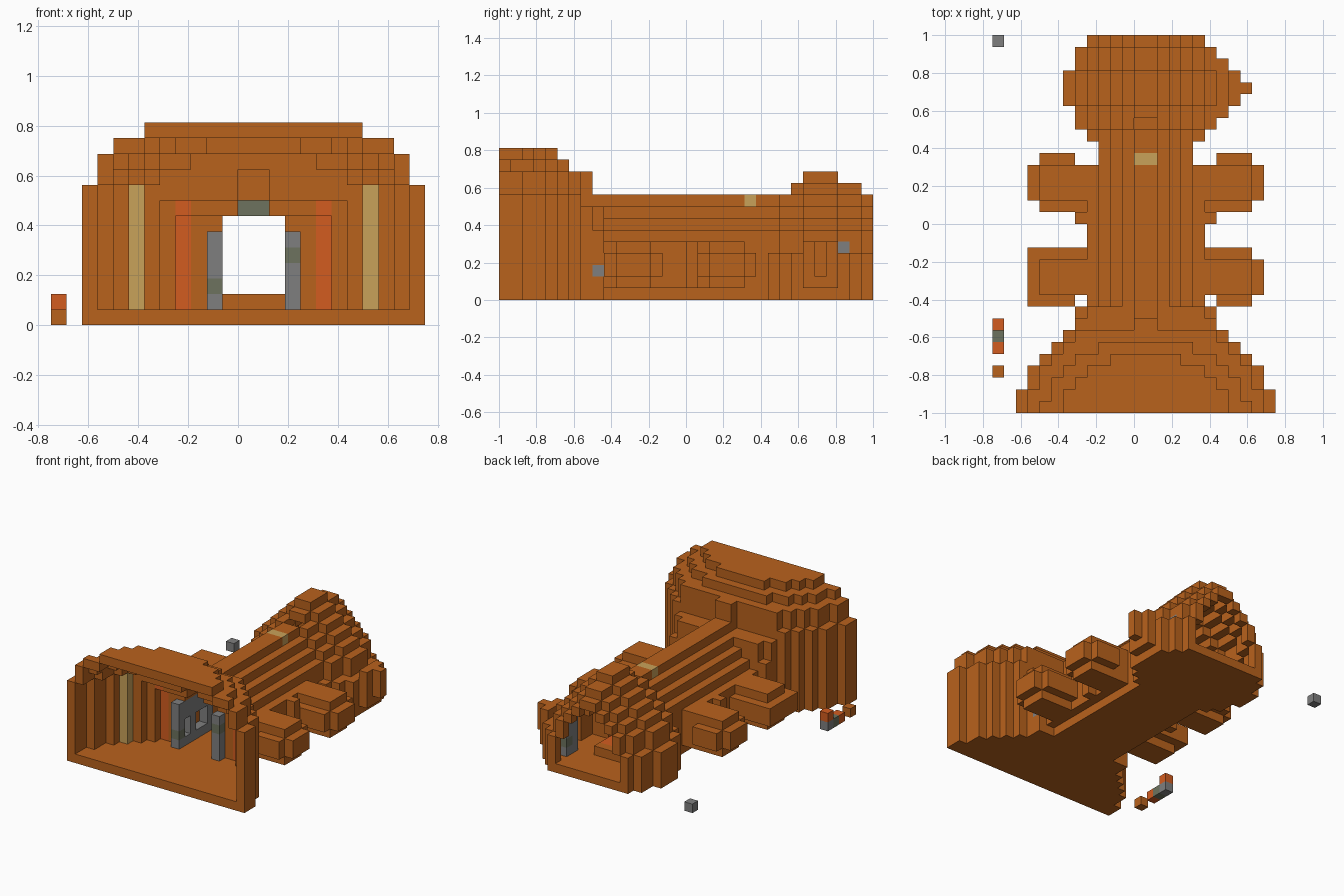
import bpy, bmesh
from mathutils import Vector

cube = bpy.data.objects.get("Cube")
if cube:
    bpy.data.objects.remove(cube)

U = 1 / 16                     # block size
ORIGIN = Vector((U, -1, 0))    # centre line of the building, front edge, ground
COLOURS = {
    "clay_brown": (0.485, 0.122, 0.012),
    "pale_gold": (0.584, 0.361, 0.102),
    "burnt_orange": (0.651, 0.107, 0.014),
    "stone_grey": (0.212, 0.212, 0.212),
    "mossy_grey": (0.153, 0.171, 0.112),
}
BROWN, GOLD, ORANGE, GREY, MOSS = range(len(COLOURS))
materials = []
for name, rgb in COLOURS.items():
    mat = bpy.data.materials.new(name)
    mat.use_nodes = True
    mat.diffuse_color = (*rgb, 1)
    shader = mat.node_tree.nodes["Principled BSDF"]
    shader.inputs["Base Color"].default_value = (*rgb, 1)
    shader.inputs["Roughness"].default_value = 0.9
    materials.append(mat)

blocks = {}                    # (i, j, k) -> (part name, colour)
indoor_paint = set()           # blocks whose colour shows only inside the room


def fill(part, xs, ys, zs, colour=BROWN):
    for i in xs:
        for j in ys:
            for k in zs:
                blocks[i, j, k] = (part, colour)


def carve(xs, ys, zs):
    for i in xs:
        for j in ys:
            for k in zs:
                blocks.pop((i, j, k), None)


def paint(xs, ys, zs, colour, indoors=False):
    for i in xs:
        for j in ys:
            for k in zs:
                if (i, j, k) in blocks:
                    blocks[i, j, k] = (blocks[i, j, k][0], colour)
                    if indoors:
                        indoor_paint.add((i, j, k))


def span(half):
    return range(-half, half)


def mirrored(side, start, stop):
    return [i if side > 0 else -1 - i for i in range(start, stop)]


# Front chamber: stepped half dome with a low rear wall
base = [11, 11, 10, 10, 9, 8, 7]
shoulder = [10, 10, 9, 9, 8, 7, 6, 1]
crown = [9, 8, 8, 7, 6, 4]
cap = [7, 7, 6, 5, 3]
tiers = [(base, range(9)), (shoulder, range(9, 11)), (crown, [11]), (cap, [12])]
for widths, levels in tiers:
    for j, half in enumerate(widths):
        fill("front_chamber", span(half), [j], levels)
fill("front_chamber", span(6), [7], range(8))
fill("front_chamber", span(1), [7], [8])
fill("front_chamber", span(5), [8], range(8))
fill("front_chamber", span(6), [8], range(6))

# Hollow the front chamber to a one-block shell, open at the front
solid = set(blocks)
for i, j, k in solid:
    shell = {(i + 1, j, k), (i - 1, j, k), (i, j + 1, k), (i, j, k + 1)}
    if k > 0 and shell <= solid:
        del blocks[i, j, k]

# Corridor: stepped barrel vault with rough lower walls
vault = [4] * 6 + [3, 2, 1]
for k, half in enumerate(vault):
    fill("corridor", span(half), range(8, 24), [k])
fill("corridor", span(5), range(9, 21), range(1, 5))
fill("corridor", span(6), [16], range(1, 5))

# Back chamber: symmetrical stepped dome
rows = [5, 6, 6, 7, 7, 7, 6, 6, 5]
shrink = [0, 0, 0, 0, 1, 1, 2, 3, 4, 5, 6]
extent = {9: range(25, 31), 10: range(26, 29)}
for k, s in enumerate(shrink):
    for j in extent.get(k, range(23, 32)):
        fill("back_chamber", span(rows[j - 23] - s), [j], [k])

# Hollow the back chamber and the corridor
for k in range(1, 10):
    for j in range(24, 32):
        if k < 9 or j in extent[10]:
            carve(span(rows[j - 23] - shrink[k] - 1), [j], [k])
for k in range(1, 8):
    carve(span(vault[k] - 1), range(8, 24), [k])

# Rounded bulge on the left of the back chamber
fill("left_bulge", [6], range(25, 30), range(4))
fill("left_bulge", [7], range(26, 29), range(1, 5))
fill("left_bulge", [8], [27], range(2, 5))

# Side alcoves: rounded block clusters, raised just off the ground
for side, label in ((1, "left"), (-1, "right")):
    for number, start, joint in ((1, 9, 13), (2, 17, 17)):
        part = f"{label}_alcove_{number}"
        inner, full = range(start + 1, start + 4), range(start, start + 5)
        fill(part, mirrored(side, 4, 9), inner, range(1, 5))
        fill(part, mirrored(side, 4, 10), inner, range(2, 4))
        reach = 10 if (side, number) == (-1, 1) else 9
        fill(part, mirrored(side, 6, reach), full, range(2, 4))
        fill(part, mirrored(side, 4, 6), [joint], range(2, 4))

# Painted wall strips, roof light and outer stone
for side in (1, -1):
    paint(mirrored(side, 7, 8), [5], range(1, 9), GOLD, indoors=True)
    paint(mirrored(side, 4, 5), [8], range(1, 7), ORANGE, indoors=True)
    paint(mirrored(side, 4, 5), [7], [7], ORANGE, indoors=True)
paint(span(1), [21], [8], GOLD)
paint([5], [8], [2], GREY)

# Stone window frames lining the corridor entrance
for side in (1, -1):
    xs = mirrored(side, 2, 3)
    for j in range(7, 13):
        fill("stone_frames", xs, [j], range(1, 6) if j in (7, 9, 12) else (1, 4, 5), GREY)
    paint(xs, [7], [4 if side > 0 else 2], MOSS)

# Bed, stone screen and keystone in the back chamber
fill("bed", span(2), range(24, 28), [1])
paint(range(-1, 2), range(25, 27), [1], ORANGE)
fill("stone_screen", [4], range(28, 30), range(1, 5), GREY)
paint([4], [29], [2], MOSS)
fill("keystone", span(1), [23], [7], MOSS)

# Loose blocks beside the building
for j, k, colour in ((31, 0, GREY), (7, 0, GREY), (7, 1, ORANGE),
                     (6, 0, MOSS), (5, 0, ORANGE), (3, 0, BROWN)):
    fill("loose_blocks", [-13], [j], [k], colour)

# Turn each part into a mesh of its exposed block faces
AXES = [Vector(v) for v in ((1, 0, 0), (0, 1, 0), (0, 0, 1))]
for part in sorted({p for p, _ in blocks.values()}):
    bm = bmesh.new()
    for cell, (owner, colour) in blocks.items():
        if owner != part:
            continue
        centre = Vector(cell) + Vector((0.5, 0.5, 0.5))
        for a in range(3):
            for sign in (1, -1):
                n = AXES[a] * sign
                if tuple(int(c) for c in Vector(cell) + n) in blocks:
                    continue
                u, v = AXES[(a + 1) % 3], AXES[(a + 2) % 3] * sign
                corners = [centre + (n + p * u + q * v) / 2
                           for p, q in ((-1, -1), (1, -1), (1, 1), (-1, 1))]
                face = bm.faces.new([bm.verts.new(ORIGIN + c * U) for c in corners])
                inward = n.y < 0 or n.x * centre.x < 0
                hidden = cell in indoor_paint and not inward
                face.material_index = BROWN if hidden else colour
    bmesh.ops.remove_doubles(bm, verts=bm.verts, dist=U / 100)
    mesh = bpy.data.meshes.new(part)
    for mat in materials:
        mesh.materials.append(mat)
    bm.to_mesh(mesh)
    bm.free()
    bpy.context.scene.collection.objects.link(bpy.data.objects.new(part, mesh))
